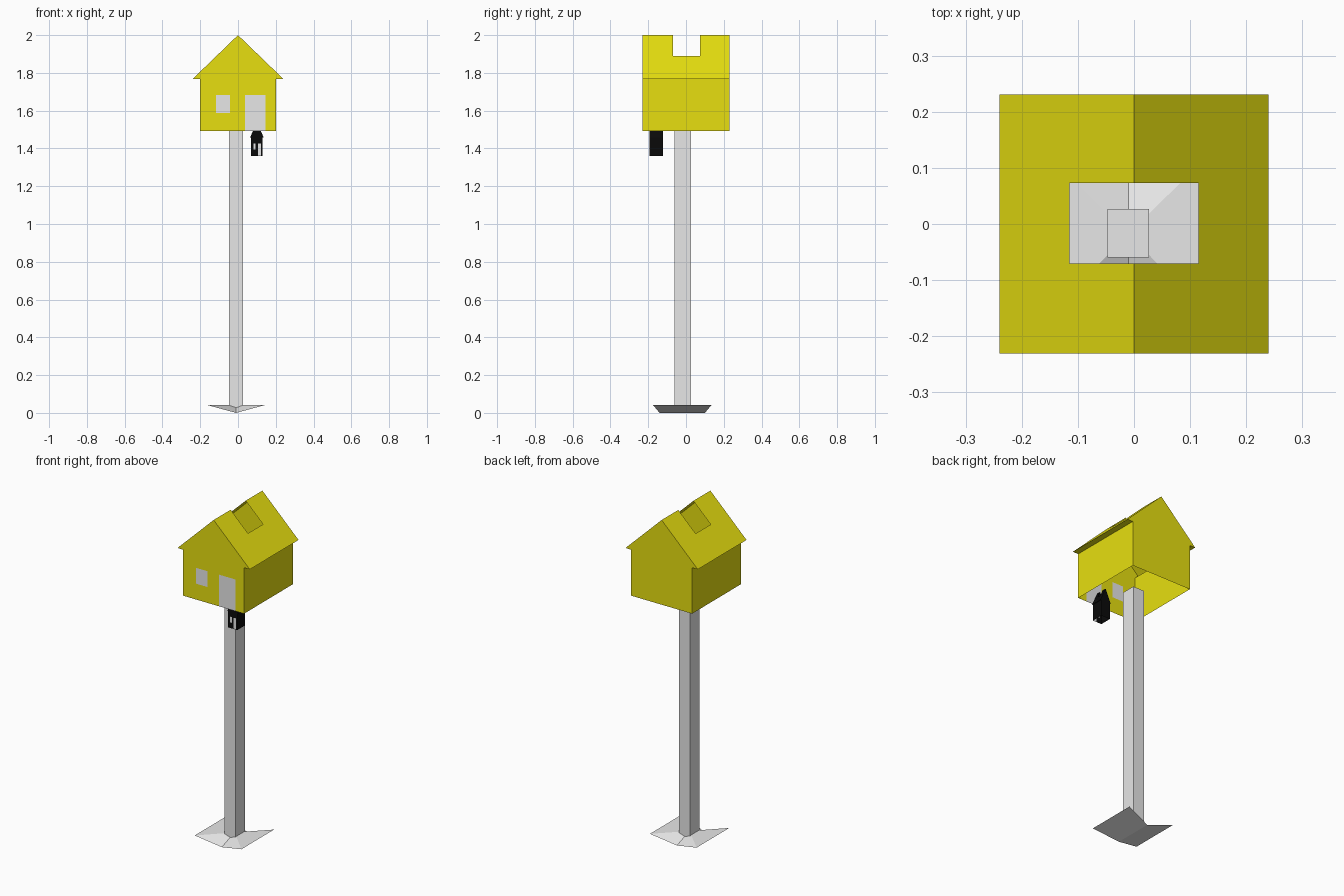
import bpy
import bmesh

cube = bpy.data.objects.get("Cube")
if cube:
    bpy.data.objects.remove(cube, do_unlink=True)


def material(name, color):
    mat = bpy.data.materials.new(name)
    mat.use_nodes = True
    mat.diffuse_color = (*color, 1)
    mat.node_tree.nodes["Principled BSDF"].inputs["Base Color"].default_value = (*color, 1)
    return mat


YELLOW = material("yellow", (0.8, 0.74, 0.005))
GRAY = material("light gray", (0.8, 0.8, 0.8))
BLACK = material("black", (0.003, 0.003, 0.003))


def finish(bm, name, mats):
    bmesh.ops.recalc_face_normals(bm, faces=bm.faces)
    mesh = bpy.data.meshes.new(name)
    bm.to_mesh(mesh)
    bm.free()
    for mat in mats:
        mesh.materials.append(mat)
    obj = bpy.data.objects.new(name, mesh)
    bpy.context.collection.objects.link(obj)
    return obj


def slice_faces(bm, pick, axis, positions):
    """Cut the picked faces across one axis."""
    for p in positions:
        faces = [f for f in bm.faces if pick(f)]
        geom = set(faces)
        for f in faces:
            geom.update(f.edges, f.verts)
        co, no = [0, 0, 0], [0, 0, 0]
        co[axis], no[axis] = p, 1
        bmesh.ops.bisect_plane(bm, geom=list(geom), dist=1e-5, plane_co=co, plane_no=no)


def house(name, wall_mat):
    """Hollow gabled shell, open below, with a notch across the ridge."""
    half, eave, depth, wall, top = 0.202, 0.24, 0.231, 0.276, 0.508
    profile = [(-half, 0), (-half, wall), (-eave, wall), (0, top),
               (eave, wall), (half, wall), (half, 0)]
    bm = bmesh.new()
    front, back = [[bm.verts.new((x, y, z)) for x, z in profile] for y in (-depth, depth)]
    for i in range(len(profile) - 1):
        bm.faces.new((front[i], front[i + 1], back[i + 1], back[i]))
    for ring in (front, back):
        bm.faces.new([ring[i] for i in (0, 1, 5, 6)])
        bm.faces.new([ring[i] for i in (1, 2, 3, 4, 5)])
    bm.normal_update()

    # window and door on the front wall
    def front_wall(f):
        c = f.calc_center_median()
        return c.y < -depth + 0.001 and c.z < wall - 0.001 and abs(f.normal.y) > 0.9

    slice_faces(bm, front_wall, 0, (-0.117, -0.042, 0.037, 0.145))
    slice_faces(bm, front_wall, 2, (0.095, 0.19))
    for f in [f for f in bm.faces if front_wall(f)]:
        c = f.calc_center_median()
        window = -0.117 < c.x < -0.042 and 0.095 < c.z < 0.19
        door = 0.037 < c.x < 0.145 and c.z < 0.19
        f.material_index = int(window or door)

    # ridge notch
    def roof(f):
        return abs(f.normal.x) > 0.1 and abs(f.normal.z) > 0.1

    slice_faces(bm, roof, 1, (-0.07, 0.073))
    slice_faces(bm, roof, 0, (-0.115, 0.115))
    notch = []
    for f in bm.faces:
        c = f.calc_center_median()
        if roof(f) and abs(c.x) < 0.115 and -0.07 < c.y < 0.073:
            notch.append(f)
    bmesh.ops.delete(bm, geom=notch, context="FACES")
    return finish(bm, name, (wall_mat, GRAY))


# large house and the small one hanging under its door
house("house", YELLOW).location = (0, 0, 1.492)
small = house("small_house", BLACK)
small.location = (0.1, -0.157, 1.36)
small.scale = (0.15, 0.155, 0.355)

# post
bm = bmesh.new()
bmesh.ops.create_cube(bm, size=1)
bmesh.ops.scale(bm, vec=(0.074, 0.087, 1.495), verts=bm.verts)
bmesh.ops.translate(bm, vec=(-0.01, -0.0165, 0.7675), verts=bm.verts)
finish(bm, "post", (GRAY,))

# keel-shaped foot: level sides, sloping ends, V underside
bm = bmesh.new()
rim = 0.042
fl, fr, br, bl, keel_f, keel_b, mid = [bm.verts.new(c) for c in (
    (-0.165, -0.175, rim), (0.145, -0.175, rim), (0.145, 0.135, rim),
    (-0.165, 0.135, rim), (-0.01, -0.14, 0), (-0.01, 0.1, 0), (-0.01, -0.018, rim))]
for face in ((fl, mid, bl), (fr, br, mid), (fl, keel_f, mid), (keel_f, fr, mid),
             (br, keel_b, mid), (keel_b, bl, mid),
             (fl, bl, keel_b, keel_f), (fr, keel_f, keel_b, br)):
    bm.faces.new(face)
finish(bm, "foot", (GRAY,))
